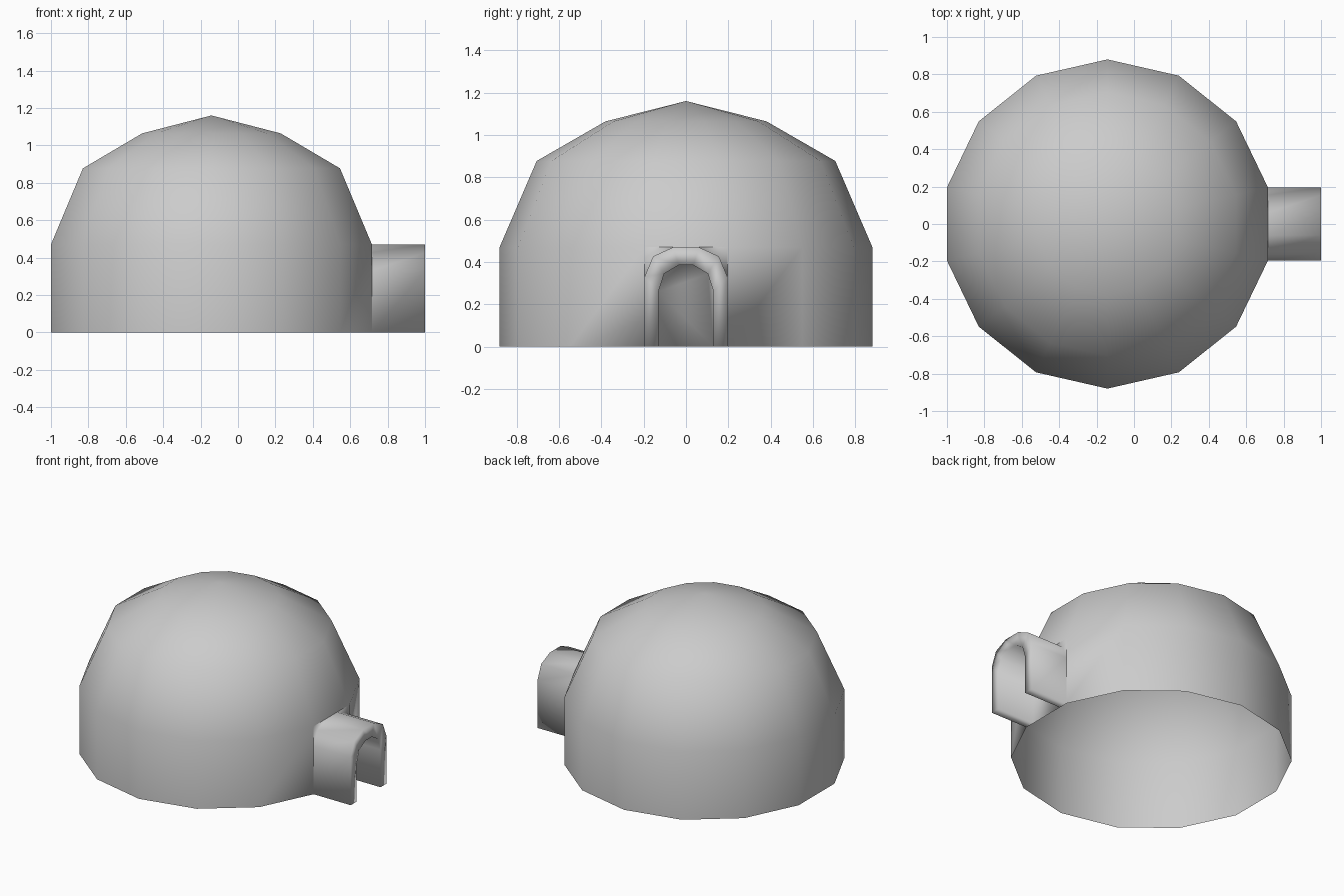
import bpy, bmesh, math

if "Cube" in bpy.data.objects:
    bpy.data.objects.remove(bpy.data.objects["Cube"])

SIDES = 14
CX = -0.142                                             # dome axis
PROFILE = [(0.88, 0.0), (0.88, 0.47), (0.705, 0.877), (0.38, 1.064)]
APEX = 1.16
END_X = 1.0                                             # mouth of the entrance

bm = bmesh.new()


def arch(half, x):
    """Mirror half an arch section (y, z) into a left-to-right row of vertices."""
    pts = [(-y, z) for y, z in half] + [(y, z) for y, z in reversed(half)]
    return [bm.verts.new((x, y, z)) for y, z in pts]


def bridge(a, b):
    for i in range(len(a) - 1):
        bm.faces.new((a[i], a[i + 1], b[i + 1], b[i]))


# Dome: rings of 14 verts, leaving the lower panel facing +x open
rings = []
for r, z in PROFILE:
    ring = []
    for k in range(SIDES):
        a = (k + 0.5) * math.tau / SIDES
        ring.append(bm.verts.new((CX + r * math.cos(a), r * math.sin(a), z)))
    rings.append(ring)
for level in range(len(rings) - 1):
    lo, hi = rings[level], rings[level + 1]
    for k in range(SIDES):
        if level == 0 and k == SIDES - 1:
            continue
        n = (k + 1) % SIDES
        bm.faces.new((lo[k], lo[n], hi[n], hi[k]))
top = bm.verts.new((CX, 0, APEX))
for k in range(SIDES):
    bm.faces.new((rings[-1][k], rings[-1][(k + 1) % SIDES], top))

# Entrance: outer arch, front rim, inner arch and recessed back wall
wall_x = rings[0][0].co.x
wy = rings[0][0].co.y
OUTER = [(wy, 0.0), (wy, 0.33), (0.155, 0.427), (0.06, 0.47)]
INNER = [(0.13, 0.0), (0.13, 0.26), (0.103, 0.345), (0.035, 0.385)]
out_back, out_front = arch(OUTER, wall_x), arch(OUTER, END_X)
in_front, in_back = arch(INNER, END_X), arch(INNER, wall_x)
bridge(out_back, out_front)
bridge(out_front, in_front)
bridge(in_front, in_back)
bm.faces.new(in_back)
for e in (0, -1):                                       # feet of the walls
    bm.faces.new((out_back[e], out_front[e], in_front[e], in_back[e]))

# Corner fillers between the arch and the dome panel
left, right = rings[1][SIDES - 1], rings[1][0]
bm.faces.new((out_back[1], out_back[2], out_back[3], left))
bm.faces.new((out_back[6], out_back[5], out_back[4], right))

bmesh.ops.remove_doubles(bm, verts=bm.verts[:], dist=0.0005)
bmesh.ops.recalc_face_normals(bm, faces=bm.faces[:])
bm.normal_update()
if max(bm.faces, key=lambda f: f.calc_center_median().z).normal.z < 0:
    bmesh.ops.reverse_faces(bm, faces=bm.faces[:])
for f in bm.faces:
    f.smooth = True

mesh = bpy.data.meshes.new("igloo_shell")
bm.to_mesh(mesh)
bm.free()
obj = bpy.data.objects.new("igloo_shell", mesh)
bpy.context.collection.objects.link(obj)
